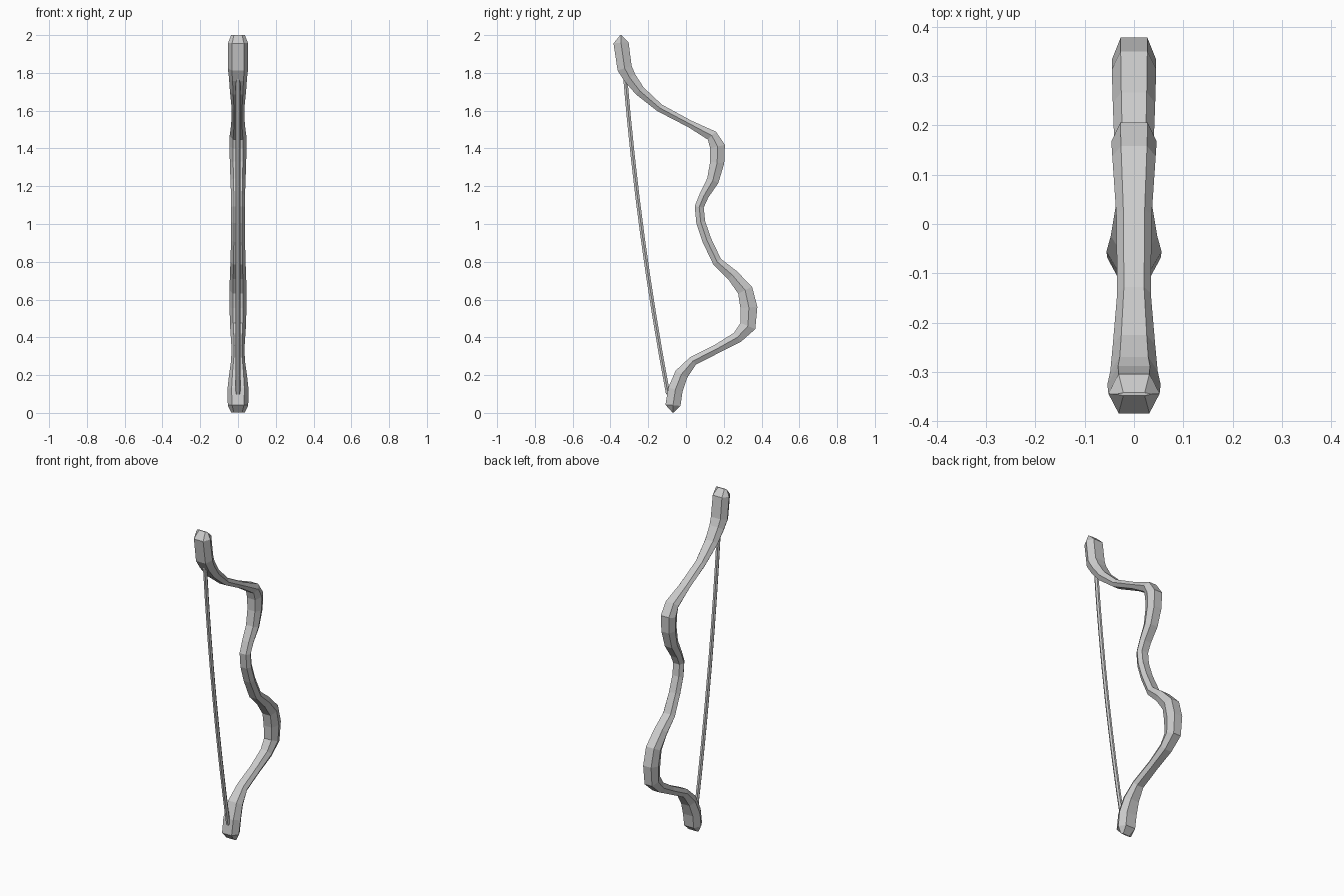
import bpy, bmesh
from mathutils import Vector


def sweep(name, stations, flat):
    """Sweep a six-sided section along a path in the YZ plane.
    Station = (y, z, thickness, half width)."""
    bm = bmesh.new()
    pts = [Vector((0, s[0], s[1])) for s in stations]
    rings = []
    for i, (y, z, t, w) in enumerate(stations):
        a = (pts[i] - pts[i - 1]).normalized() if i > 0 else Vector()
        b = (pts[i + 1] - pts[i]).normalized() if i < len(pts) - 1 else Vector()
        d = (a + b).normalized()
        n = Vector((0, d.z, -d.y)) * (t / 2)      # towards the outer side
        side = Vector((w, 0, 0))
        section = [(flat, 1), (1, 0), (flat, -1), (-flat, -1), (-1, 0), (-flat, 1)]
        rings.append([bm.verts.new(pts[i] + side * u + n * v) for u, v in section])
    for r, q in zip(rings, rings[1:]):
        for k in range(6):
            m = (k + 1) % 6
            bm.faces.new((r[k], r[m], q[m], q[k]))
    bm.faces.new(rings[0])
    bm.faces.new(rings[-1][::-1])
    bmesh.ops.recalc_face_normals(bm, faces=bm.faces)
    me = bpy.data.meshes.new(name)
    bm.to_mesh(me)
    bm.free()
    ob = bpy.data.objects.new(name, me)
    bpy.context.collection.objects.link(ob)
    return ob


# Recurved bow stave, bottom tip to top tip
stave = [
    (-.069, .002, .006, .036),
    (-.069, .040, .080, .054),
    (-.056, .124, .078, .056),
    (-.024, .205, .072, .047),
    (.037, .275, .050, .037),
    (.165, .340, .048, .034),
    (.272, .400, .060, .038),
    (.328, .460, .084, .042),
    (.333, .558, .090, .045),
    (.313, .650, .082, .045),
    (.245, .730, .062, .043),
    (.165, .800, .050, .040),
    (.110, .915, .049, .037),
    (.078, 1.010, .048, .036),
    (.070, 1.090, .048, .036),
    (.095, 1.150, .050, .037),
    (.142, 1.230, .064, .040),
    (.165, 1.325, .075, .043),
    (.167, 1.410, .080, .046),
    (.137, 1.468, .060, .044),
    (.020, 1.530, .038, .036),
    (-.140, 1.615, .042, .034),
    (-.245, 1.705, .055, .043),
    (-.298, 1.775, .068, .048),
    (-.325, 1.825, .078, .054),
    (-.344, 1.960, .080, .052),
    (-.345, 2.000, .006, .036),
]
sweep("bow_stave", stave, 0.6)

# Slightly bowed string
a, c, b = Vector((-.095, .10)), Vector((-.252, .93)), Vector((-.322, 1.78))
string = []
for i in range(9):
    t = i / 8
    p = a * (1 - t) ** 2 + c * 2 * t * (1 - t) + b * t ** 2
    string.append((p.x, p.y, .022, .012))
sweep("bow_string", string, 0.5)
